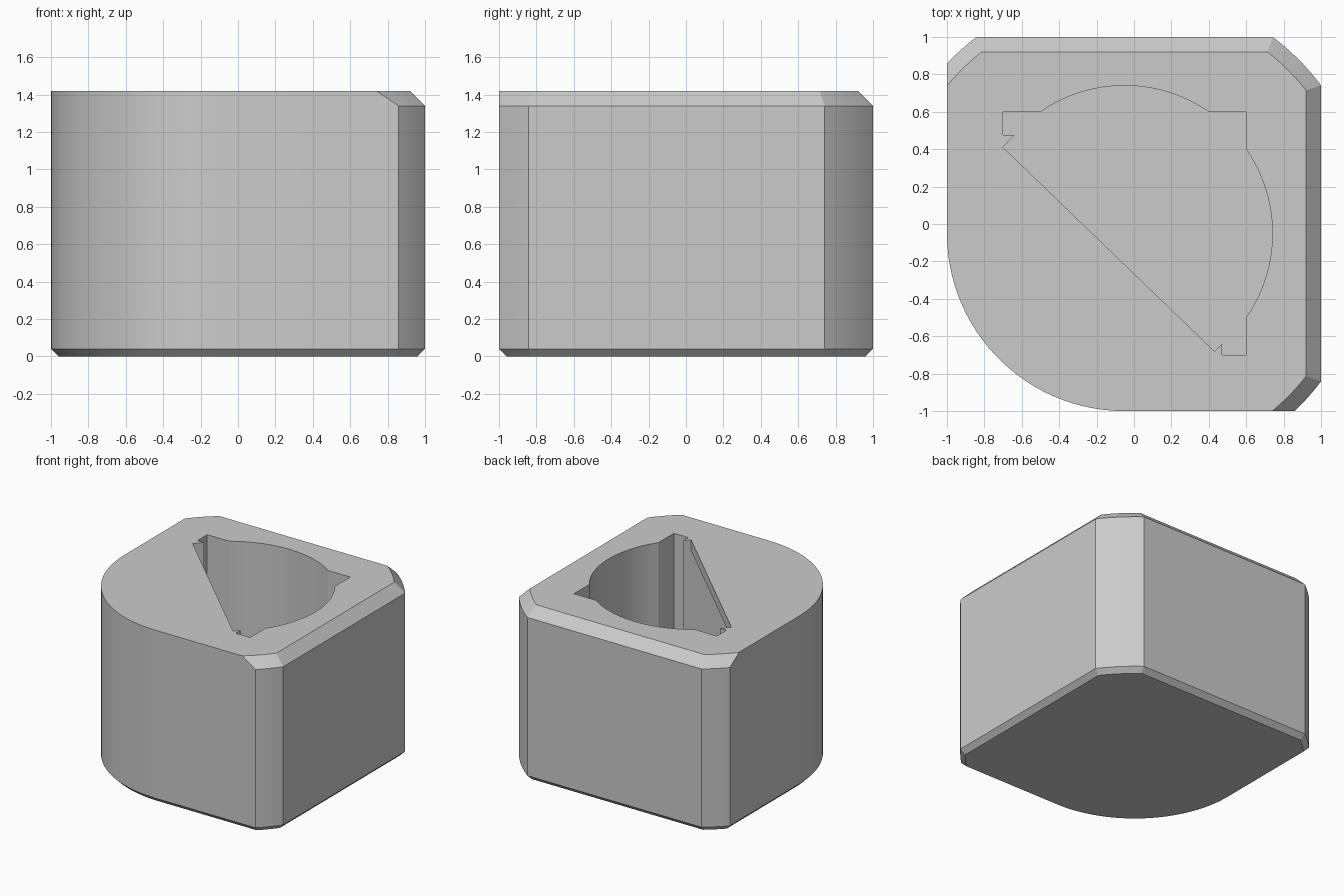
import bpy, bmesh
from math import radians, degrees, cos, sin, acos, asin

cube = bpy.data.objects.get("Cube")
if cube:
    bpy.data.objects.remove(cube, do_unlink=True)

CENTRE = -0.05          # shared centre of all arcs, on both axes
HEIGHT = 1.42
LIP = 1.33              # underside of the diagonal lip
FLOOR = 0.12


def arc(radius, start, end, steps):
    """Points on an arc round the shared centre, angles in degrees."""
    angles = [radians(start + (end - start) * i / steps) for i in range(steps + 1)]
    return [(CENTRE + radius * cos(a), CENTRE + radius * sin(a)) for a in angles]


def outline(low, high, corner):
    """Square with three corners cut by one big circle and one fully rounded."""
    near = degrees(acos((high - CENTRE) / corner))
    far = degrees(acos((CENTRE - low) / corner))
    pts = arc(corner, near, 90 - near, 10)
    pts += arc(corner, 90 + near, 180 - far, 8)
    pts += arc(CENTRE - low, 180, 270, 40)
    pts += arc(corner, 270 + far, 360 - near, 8)
    return pts


def ring(bm, pts, z):
    return [bm.verts.new((x, y, z)) for x, y in pts]


def bridge(bm, a, b):
    for i in range(len(a)):
        j = (i + 1) % len(a)
        bm.faces.new((a[i], a[j], b[j], b[i]))


def finish(bm, name):
    bmesh.ops.recalc_face_normals(bm, faces=bm.faces[:])
    mesh = bpy.data.meshes.new(name)
    bm.to_mesh(mesh)
    bm.free()
    obj = bpy.data.objects.new(name, mesh)
    bpy.context.collection.objects.link(obj)
    return obj


# Block: bevelled all round below, bevelled on the back and +x sides above
bm = bmesh.new()
layers = [(-0.96, 0.96, 1.275, 0), (-1, 1, 1.315, 0.04),
          (-1, 1, 1.315, 1.34), (-1, 0.92, 1.235, HEIGHT)]
rings = [ring(bm, outline(lo, hi, r), z) for lo, hi, r, z in layers]
for lower, upper in zip(rings, rings[1:]):
    bridge(bm, lower, upper)
bm.faces.new(rings[0])
bm.faces.new(rings[-1])
block = finish(bm, "holder_block")

# Pocket: round bore with square corners, undercut behind the diagonal lip
R = 0.79
edge = degrees(asin(0.65 / R))
opening = [(0.43, -0.68), (0.47, -0.64), (0.47, -0.7), (0.6, -0.7)]
opening += arc(R, edge - 90, 90 - edge, 24) + [(0.6, 0.6)]
opening += arc(R, edge, 180 - edge, 24)
opening += [(-0.7, 0.6), (-0.7, 0.475), (-0.64, 0.475), (-0.7, 0.41)]
undercut = [(-0.89, 0.22)] + arc(R, 166, 284, 30) + [(0.22, -0.89)]

bm = bmesh.new()
floor = ring(bm, opening + undercut, FLOOR)
middle = ring(bm, opening + undercut, LIP)
top = ring(bm, opening, HEIGHT + 0.1)
n = len(opening)
bridge(bm, floor, middle)
bridge(bm, middle[:n], top)
bm.faces.new(middle[n - 1:] + middle[:1])
bm.faces.new(floor)
bm.faces.new(top)
cutter = finish(bm, "pocket_cutter")
cutter.hide_render = True

cut = block.modifiers.new("pocket", 'BOOLEAN')
cut.operation = 'DIFFERENCE'
cut.solver = 'EXACT'
cut.object = cutter
bpy.ops.object.select_all(action='DESELECT')
block.select_set(True)
bpy.context.view_layer.objects.active = block
bpy.ops.object.modifier_apply(modifier=cut.name)
bpy.data.objects.remove(cutter, do_unlink=True)

# Material
grey = bpy.data.materials.new("light_grey")
grey.use_nodes = True
colour = (0.6, 0.6, 0.6, 1)
grey.diffuse_color = colour
grey.node_tree.nodes["Principled BSDF"].inputs["Base Color"].default_value = colour
block.data.materials.clear()
block.data.materials.append(grey)
bpy.ops.object.shade_smooth_by_angle(angle=radians(25))
